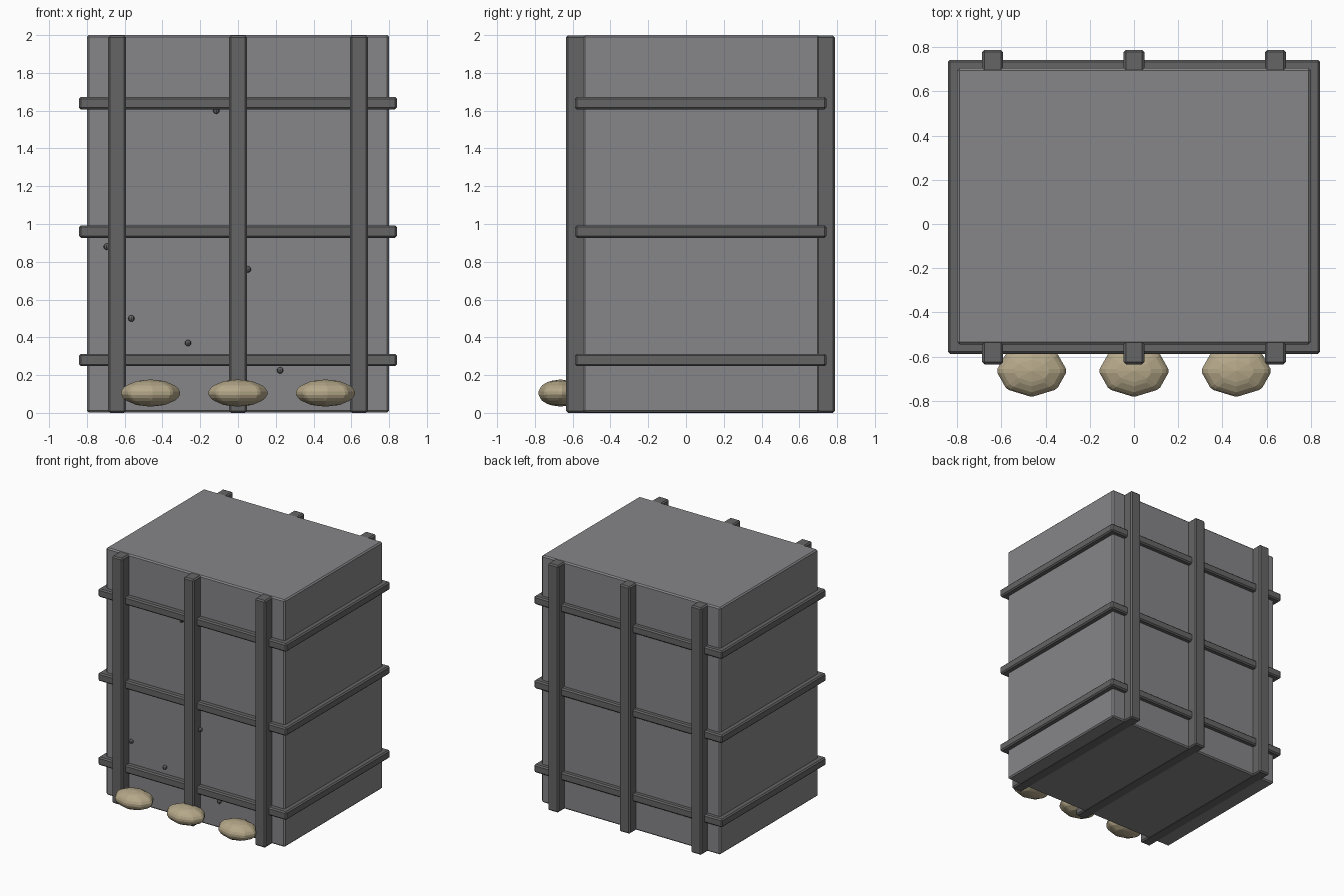
import bpy

if "Cube" in bpy.data.objects:
    bpy.data.objects.remove(bpy.data.objects["Cube"])


def material(name, color):
    mat = bpy.data.materials.new(name)
    mat.diffuse_color = (*color, 1)
    mat.use_nodes = True
    mat.node_tree.nodes["Principled BSDF"].inputs["Base Color"].default_value = mat.diffuse_color
    return mat


STEEL = material("steel", (0.24, 0.24, 0.25))
DARK = material("dark_steel", (0.13, 0.13, 0.13))
CLOTH = material("sack_cloth", (0.46, 0.39, 0.25))


def finish(name, mat, bevel):
    obj = bpy.context.object
    obj.name = name
    obj.data.materials.append(mat)
    bpy.ops.object.transform_apply(location=False, rotation=False, scale=True)
    if bevel:
        mod = obj.modifiers.new("bevel", 'BEVEL')
        mod.width = bevel
        mod.segments = 1
        mod.limit_method = 'ANGLE'
        mod.angle_limit = 0.35
    return obj


def box(name, lo, hi, mat, bevel=0.01):
    centre = [(a + b) / 2 for a, b in zip(lo, hi)]
    bpy.ops.mesh.primitive_cube_add(size=1, location=centre)
    bpy.context.object.scale = [b - a for a, b in zip(lo, hi)]
    return finish(name, mat, bevel)


# Container body
box("container_body", (-0.8, -0.545, 0.002), (0.8, 0.705, 2.0), STEEL)

# Upright ribs, standing proud of front and back
for x in (-0.64, 0, 0.64):
    box("upright_rib", (x - 0.047, -0.635, 0), (x + 0.047, 0.788, 1.998), DARK)

# Horizontal bands wrapping all four sides
for z in (0.28, 0.96, 1.64):
    box("horizontal_band", (-0.842, -0.588, z - 0.033), (0.842, 0.743, z + 0.033), DARK)

# Sandbags along the front foot
for x in (-0.463, 0, 0.463):
    bpy.ops.mesh.primitive_uv_sphere_add(segments=8, ring_count=6, radius=1,
                                         location=(x, -0.665, 0.105))
    bpy.context.object.scale = (0.166, 0.122, 0.072)
    finish("sandbag", CLOTH, 0.01)

# Scattered rivets on the front face
for x, z in ((-0.115, 1.6), (-0.695, 0.88), (0.052, 0.76),
             (-0.565, 0.5), (-0.265, 0.37), (0.223, 0.225)):
    bpy.ops.mesh.primitive_uv_sphere_add(segments=8, ring_count=6, radius=0.017,
                                         location=(x, -0.557, z))
    finish("rivet", DARK, 0)
